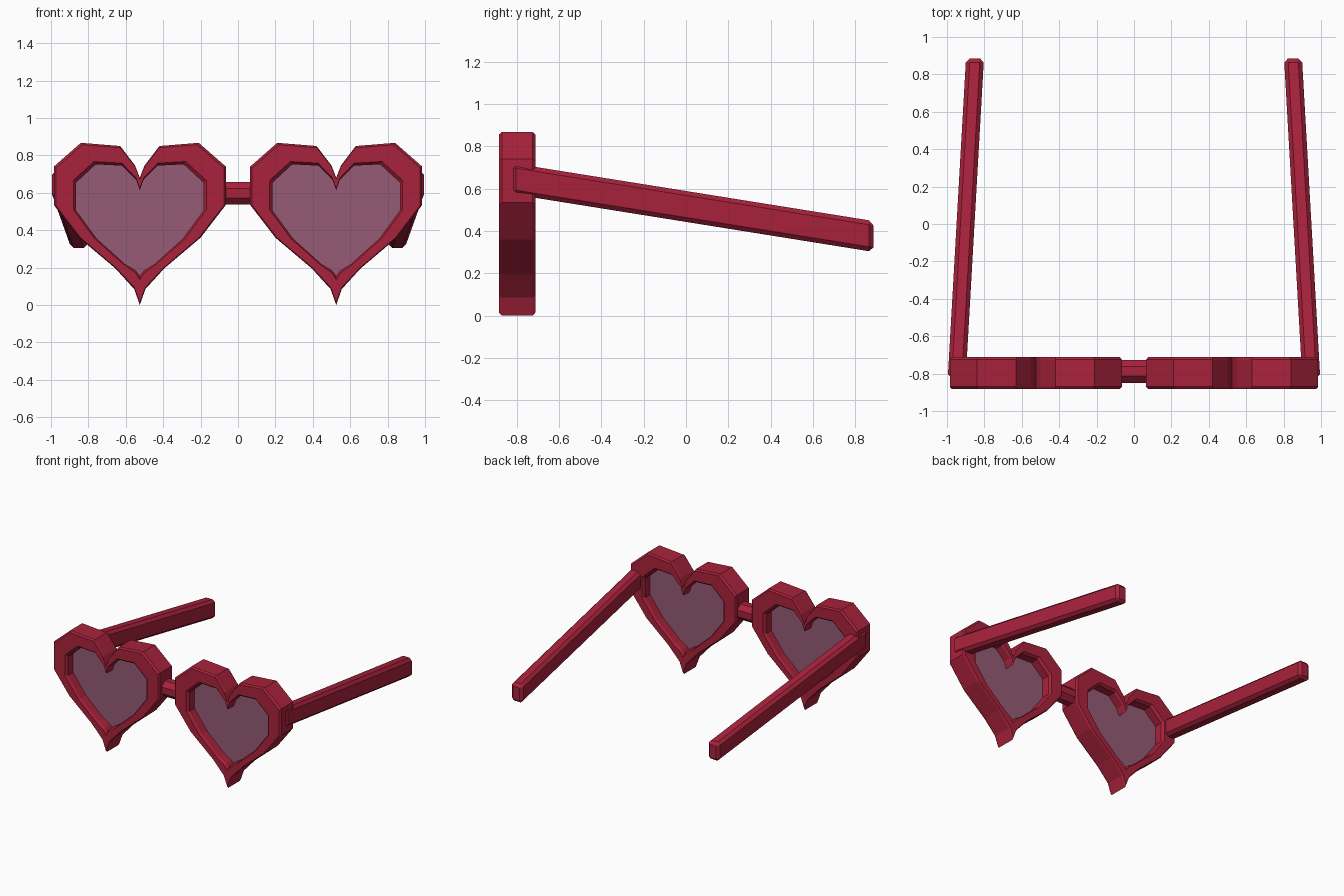
import bpy, bmesh, math
from mathutils import Matrix

cube = bpy.data.objects.get("Cube")
if cube:
    bpy.data.objects.remove(cube)


def material(name, color):
    m = bpy.data.materials.new(name)
    m.use_nodes = True
    m.diffuse_color = color
    m.node_tree.nodes["Principled BSDF"].inputs["Base Color"].default_value = color
    return m


RED = material("crimson frame", (0.40, 0.016, 0.045, 1))
TINT = material("mauve lens", (0.30, 0.105, 0.18, 1))


def finish(bm, name, mat):
    bmesh.ops.recalc_face_normals(bm, faces=bm.faces[:])
    mesh = bpy.data.meshes.new(name)
    bm.to_mesh(mesh)
    bm.free()
    mesh.materials.append(mat)
    obj = bpy.data.objects.new(name, mesh)
    bpy.context.collection.objects.link(obj)
    return obj


def full_heart(half):
    # Mirror a half profile that runs from the notch to the tip
    return half + [(-x, z) for x, z in half[-2:0:-1]]


OUTER = full_heart([(0, 0.68), (0.025, 0.745), (0.105, 0.85), (0.315, 0.867), (0.46, 0.74),
                    (0.46, 0.535), (0.325, 0.36), (0.13, 0.195), (0.03, 0.085), (0, 0.0)])
INNER = full_heart([(0, 0.615), (0.02, 0.67), (0.095, 0.745), (0.235, 0.752), (0.34, 0.655),
                    (0.34, 0.505), (0.23, 0.355), (0.08, 0.22), (0.022, 0.185), (0, 0.155)])
# Rim cross-section: position between outer and inner heart, and depth
SECTION = [(0, -0.87), (0.09, -0.883), (0.87, -0.883), (1, -0.865),
           (1, -0.73), (0.87, -0.712), (0.09, -0.712), (0, -0.725)]
CENTRE_X, LENS_Y = 0.525, -0.797


def heart_rim(name, cx):
    bm = bmesh.new()
    rings = [[bm.verts.new((cx + a + (c - a) * t, y, b + (d - b) * t))
              for (a, b), (c, d) in zip(OUTER, INNER)] for t, y in SECTION]
    n = len(OUTER)
    for i, ring in enumerate(rings):
        nxt = rings[(i + 1) % len(rings)]
        for j in range(n):
            k = (j + 1) % n
            bm.faces.new((ring[j], ring[k], nxt[k], nxt[j]))
    finish(bm, name, RED)


def heart_lens(name, cx):
    bm = bmesh.new()
    face = bm.faces.new([bm.verts.new((cx + x, LENS_Y - 0.004, z)) for x, z in INNER])
    extruded = bmesh.ops.extrude_face_region(bm, geom=[face], use_keep_orig=True)["geom"]
    for v in extruded:
        if isinstance(v, bmesh.types.BMVert):
            v.co.y += 0.008
    finish(bm, name, TINT)


def temple_arm(name, side):
    # Chamfered bar, sheared down and inwards towards the back
    bm = bmesh.new()
    bmesh.ops.create_cube(bm, size=1, matrix=Matrix.Diagonal((0.096, 1.71, 0.146, 1)))
    bmesh.ops.bevel(bm, geom=bm.edges[:], offset=0.021, segments=1, affect='EDGES')
    for v in bm.verts:
        y = v.co.y
        v.co.x = side * (0.899 - 0.057 * y + v.co.x)
        v.co.z += 0.511 - 0.16 * y
        v.co.y = y + 0.03
    finish(bm, name, RED)


for label, side in (("left", 1), ("right", -1)):
    heart_rim(label + "_heart_rim", side * CENTRE_X)
    heart_lens(label + "_lens", side * CENTRE_X)
    temple_arm(label + "_temple_arm", side)

# Octagonal bridge between the rims
bm = bmesh.new()
bmesh.ops.create_cone(bm, cap_ends=True, segments=8, radius1=0.066, radius2=0.066, depth=0.2,
                      matrix=Matrix.Translation((0, -0.788, 0.597)) @ Matrix.Rotation(math.pi / 2, 4, 'Y')
                      @ Matrix.Rotation(math.pi / 8, 4, 'Z'))
finish(bm, "bridge", RED)
